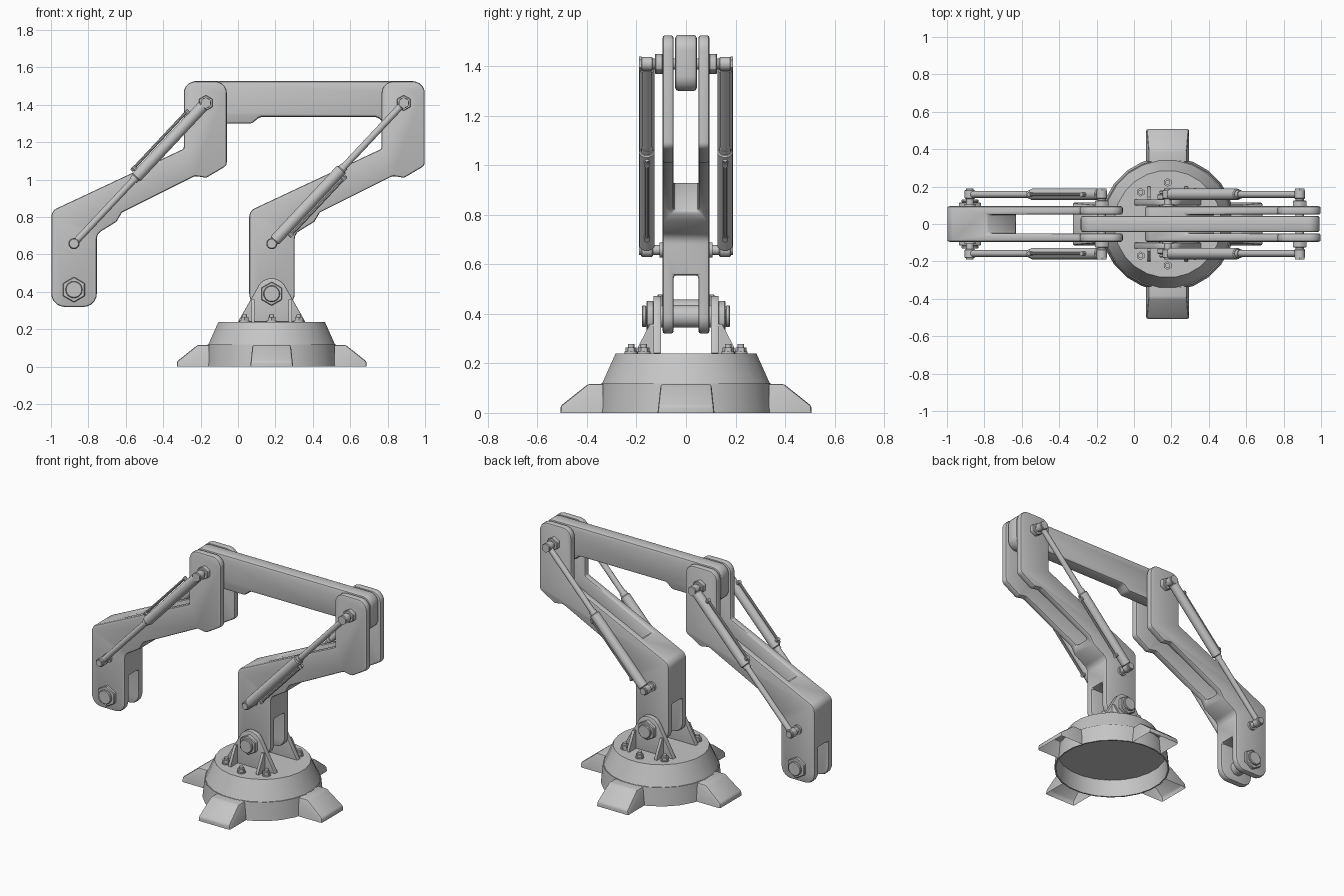
import bpy, bmesh, math
from mathutils import Vector, Matrix

if "Cube" in bpy.data.objects:
    bpy.data.objects.remove(bpy.data.objects["Cube"], do_unlink=True)

GREY = (0.56, 0.56, 0.56, 1)
metal = bpy.data.materials.new("grey metal")
metal.use_nodes = True
metal.diffuse_color = GREY
for node in metal.node_tree.nodes:
    if node.type == "BSDF_PRINCIPLED":
        node.inputs["Base Color"].default_value = GREY

BASE_X = 0.18
ARM_STEP = 1.058


def finish(name, bm, bevel=0.0, cutters=(), segments=2):
    """Turn a bmesh into an object, cut it, bevel it and shade it."""
    bmesh.ops.recalc_face_normals(bm, faces=bm.faces)
    mesh = bpy.data.meshes.new(name)
    bm.to_mesh(mesh)
    bm.free()
    obj = bpy.data.objects.new(name, mesh)
    bpy.context.collection.objects.link(obj)
    for cutter in cutters:
        mod = obj.modifiers.new("slot", "BOOLEAN")
        mod.operation, mod.solver, mod.object = "DIFFERENCE", "EXACT", cutter
    if bevel:
        mod = obj.modifiers.new("bevel", "BEVEL")
        mod.width, mod.segments = bevel, segments
        mod.limit_method, mod.angle_limit = "ANGLE", math.radians(35)
    if obj.modifiers:
        dg = bpy.context.evaluated_depsgraph_get()
        baked = bpy.data.meshes.new_from_object(obj.evaluated_get(dg))
        obj.modifiers.clear()
        obj.data = baked
    obj.data.materials.clear()
    obj.data.materials.append(metal)
    obj.data.shade_smooth()
    obj.data.set_sharp_from_angle(angle=math.radians(32))
    return obj


def rounded(corners, steps=5):
    """Round each (x, z, radius) corner of an outline with a tangent arc."""
    out = []
    for i, (x, z, r) in enumerate(corners):
        p = Vector((x, z))
        if r == 0:
            out.append(p)
            continue
        a = (Vector(corners[i - 1][:2]) - p).normalized()
        b = (Vector(corners[(i + 1) % len(corners)][:2]) - p).normalized()
        half = a.angle(b) / 2
        centre = p + (a + b).normalized() * (r / math.sin(half))
        start = p + a * (r / math.tan(half)) - centre
        end = p + b * (r / math.tan(half)) - centre
        for k in range(steps + 1):
            out.append(centre + start.lerp(end, k / steps).normalized() * r)
    return out


def prism(name, outline, lo, hi, across="y", **kw):
    """Extrude an outline along y (drawn in xz) or along x (drawn in yz)."""
    bm = bmesh.new()
    place = (lambda u, v, w: (u, w, v)) if across == "y" else (lambda u, v, w: (w, u, v))
    near = [bm.verts.new(place(u, v, lo)) for u, v in outline]
    far = [bm.verts.new(place(u, v, hi)) for u, v in outline]
    bm.faces.new(near)
    bm.faces.new(far)
    for i in range(len(near)):
        bm.faces.new((near[i - 1], near[i], far[i], far[i - 1]))
    return finish(name, bm, **kw)


def rod(name, p, q, r, sides=20, bevel=0.0):
    """Cylinder between two points."""
    p, q = Vector(p), Vector(q)
    turn = (q - p).to_track_quat("Z", "Y").to_matrix().to_4x4()
    bm = bmesh.new()
    bmesh.ops.create_cone(bm, cap_ends=True, segments=sides, radius1=r, radius2=r,
                          depth=(q - p).length, matrix=Matrix.Translation((p + q) / 2) @ turn)
    return finish(name, bm, bevel, segments=1)


def pin(name, x, z, r, y0, y1, sides=20, bevel=0.0):
    return rod(name, (x, y0, z), (x, y1, z), r, sides, bevel)


# Base: hollow stepped drum
bm = bmesh.new()
rings = []
for r, z in ((0.34, 0.113), (0.35, 0.0), (0.359, 0.0), (0.347, 0.118), (0.342, 0.118), (0.287, 0.24)):
    angles = [math.tau * (i + 0.5) / 24 for i in range(24)]
    rings.append([bm.verts.new((BASE_X + r * math.cos(a), r * math.sin(a), z)) for a in angles])
for low, high in zip(rings, rings[1:]):
    for i in range(24):
        bm.faces.new((low[i - 1], low[i], high[i], high[i - 1]))
bm.faces.new(rings[0])
bm.faces.new(rings[-1])
finish("base_drum", bm)

# Four splayed feet, open underneath
for n in range(4):
    bm = bmesh.new()
    sides = []
    for s in (-1, 1):
        sides.append([bm.verts.new((r, s * (0.115 - 0.11 * z), z)) for r, z in
                      ((0.335, 0), (0.507, 0), (0.507, 0.028), (0.395, 0.117), (0.335, 0.117))])
        bm.faces.new(sides[-1])
    a, b = sides
    for i in range(1, 4):
        bm.faces.new((a[i], a[i + 1], b[i + 1], b[i]))
    foot = finish("foot_%d" % (n + 1), bm, 0.01)
    foot.location.x = BASE_X
    foot.rotation_euler.z = n * math.pi / 2

# Base brackets with ribs and bolts
PIVOT_Z = 0.39
bracket = [(BASE_X - 0.18, 0.24)]
bracket += [(BASE_X - 0.083 * math.cos(a), PIVOT_Z + 0.083 * math.sin(a))
            for a in (math.pi * (0.13 + 0.74 * k / 12) for k in range(13))]
bracket.append((BASE_X + 0.18, 0.24))
for s, side in ((-1, "front"), (1, "back")):
    prism(side + "_bracket", bracket, s * 0.1, s * 0.132, bevel=0.004)
    for dx in (-0.1, 0.1):
        rib = [(s * 0.13, 0.24), (s * 0.2, 0.24), (s * 0.2, 0.255), (s * 0.145, 0.36), (s * 0.13, 0.36)]
        prism(side + "_bracket_rib", rib, BASE_X + dx - 0.009, BASE_X + dx + 0.009, "x")
    for dx, y in ((-0.145, 0.17), (0, 0.222), (0.145, 0.17)):
        x = BASE_X + dx
        rod(side + "_bolt_washer", (x, s * y, 0.238), (x, s * y, 0.247), 0.027, 16)
        rod(side + "_bolt_nut", (x, s * y, 0.247), (x, s * y, 0.265), 0.023, 6)
        rod(side + "_bolt_tip", (x, s * y, 0.265), (x, s * y, 0.278), 0.013, 12)
    pin(side + "_base_pivot_nut", BASE_X, PIVOT_Z, 0.064, s * 0.13, s * 0.16, 6, 0.004)
    pin(side + "_base_pivot_cap", BASE_X, PIVOT_Z, 0.044, s * 0.16, s * 0.178, 24, 0.004)

# Two cranked arms, slotted at both ends
arm_outline = rounded([
    (-0.998, 0.32, 0.07), (-0.998, 0.833, 0.05), (-0.29, 1.165, 0), (-0.29, 1.525, 0.06),
    (-0.06, 1.525, 0.06), (-0.06, 1.075, 0.03), (-0.17, 1.01, 0.02), (-0.23, 1.02, 0),
    (-0.62, 0.825, 0), (-0.65, 0.775, 0), (-0.755, 0.71, 0.05), (-0.755, 0.32, 0.07)])
slots = [
    prism("elbow_slot_cutter", [(-0.945, 1.05), (-0.465, 0.69), (0.2, 0.69), (0.2, 1.7), (-0.945, 1.7)],
          -0.05, 0.05),
    prism("foot_slot_cutter", [(-1.2, 0.2), (-0.6, 0.2), (-0.6, 0.555), (-1.2, 0.555)], -0.05, 0.05)]
for cutter in slots:
    cutter.hide_render = True
for name, shift in (("outer_arm", 0), ("lower_arm", ARM_STEP)):
    arm = prism(name, arm_outline, -0.095, 0.095, bevel=0.012, cutters=slots)
    arm.location.x = shift
    low_z = PIVOT_Z if shift else 0.412
    pin(name + "_foot_axle", shift - 0.877, low_z, 0.046, -0.11, 0.11, 24)
for cutter in slots:
    bpy.data.objects.remove(cutter, do_unlink=True)

# Tip nuts on the outer arm
for s in (-1, 1):
    pin("tip_nut", -0.877, 0.412, 0.068, s * 0.093, s * 0.115, 6, 0.004)
    pin("tip_cap", -0.877, 0.412, 0.045, s * 0.115, s * 0.132, 24, 0.004)

# Horizontal beam between the elbows
beam = rounded([
    (-0.285, 1.3, 0.06), (-0.285, 1.527, 0.06), (0.993, 1.527, 0.06), (0.993, 1.3, 0.06),
    (0.785, 1.3, 0), (0.745, 1.335, 0), (0.115, 1.335, 0), (0.075, 1.3, 0)])
prism("beam", beam, -0.044, 0.044, bevel=0.014)


def actuator(name, start, end, y):
    """Barrel at the start point, piston rod to the end point, feed pipe beside the barrel."""
    a, b = Vector((start[0], y, start[1])), Vector((end[0], y, end[1]))
    u = (b - a).normalized()
    n = Vector((u.z, 0, -u.x))
    at = lambda t, off=0.0: a.lerp(b, t) + n * off
    rod(name + "_barrel", at(0.02), at(0.53), 0.031, 20, 0.005)
    rod(name + "_piston", at(0.5), at(0.98), 0.018, 16)
    rod(name + "_neck", at(0.52), at(0.55), 0.023, 16)
    rod(name + "_pipe", at(0.09, 0.043), at(0.52, 0.043), 0.008, 10)
    for t in (0.1, 0.5):
        rod(name + "_pipe_port", at(t), at(t, 0.053), 0.012, 10)
    for p in (a, b):
        pin(name + "_eye", p.x, p.z, 0.028, y - 0.024, y + 0.024, 20, 0.004)


# Elbow axles and hydraulic actuators on both sides
for name, shift in (("outer", 0), ("lower", ARM_STEP)):
    top, bottom = (-0.172 + shift, 1.41), (-0.877 + shift, 0.658)
    pin(name + "_elbow_axle", *top, 0.022, -0.19, 0.19)
    for s, side in ((-1, "front"), (1, "back")):
        label = name + "_" + side
        pin(label + "_elbow_nut", *top, 0.042, s * 0.093, s * 0.125, 6, 0.003)
        pin(label + "_elbow_cap", *top, 0.03, s * 0.18, s * 0.19, 6)
        pin(label + "_knee_pin", *bottom, 0.02, s * 0.09, s * 0.19, 16)
        pin(label + "_knee_collar", *bottom, 0.03, s * 0.093, s * 0.108, 16)
        ends = (bottom, top) if shift else (top, bottom)
        actuator(label + "_actuator", *ends, s * 0.158)
